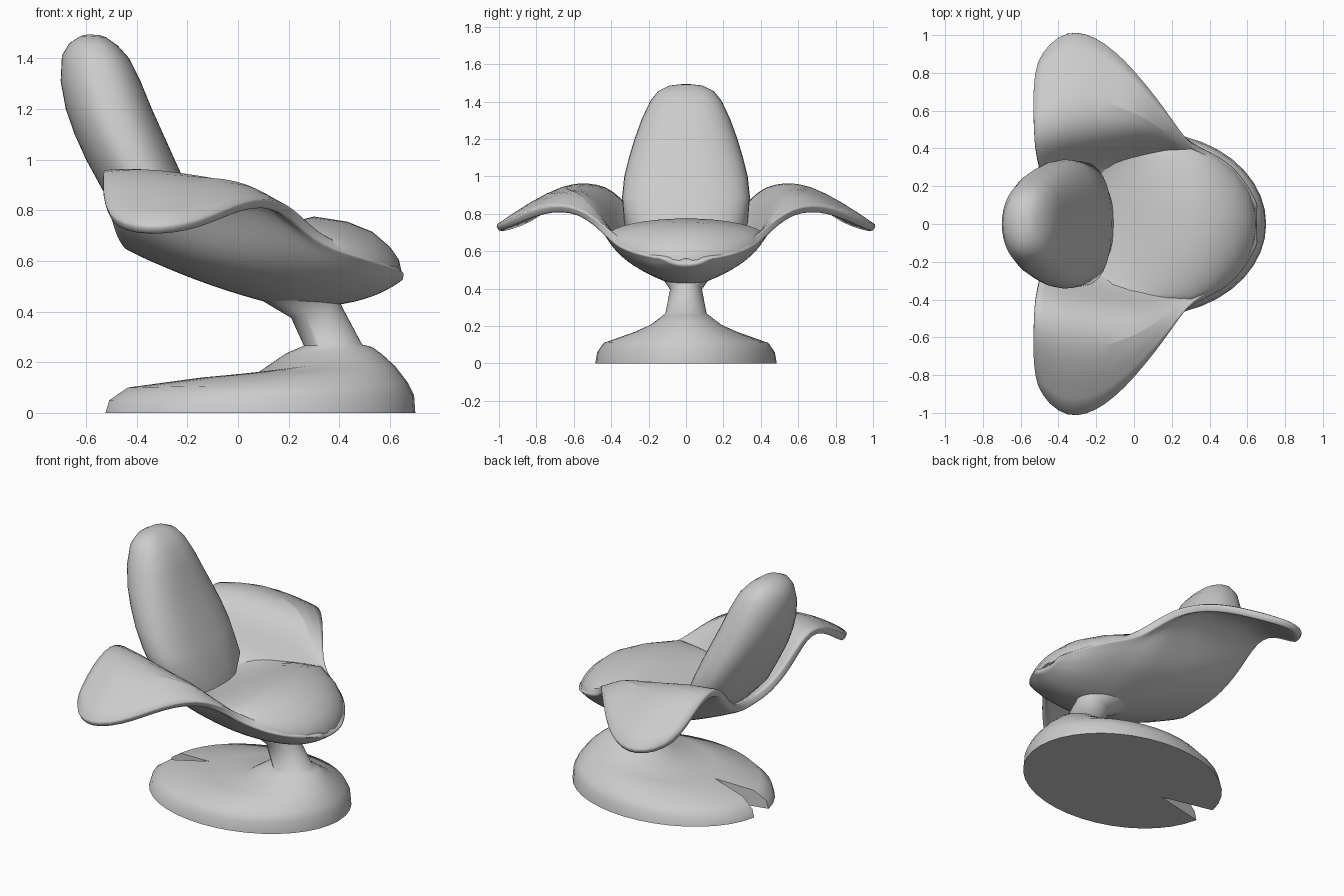
import bpy, math

if "Cube" in bpy.data.objects:
    bpy.data.objects.remove(bpy.data.objects["Cube"])


def make(name, verts, faces):
    mesh = bpy.data.meshes.new(name)
    mesh.from_pydata(verts, [], faces)
    mesh.update()
    ob = bpy.data.objects.new(name, mesh)
    bpy.context.collection.objects.link(ob)
    return ob


def activate(ob):
    bpy.ops.object.select_all(action='DESELECT')
    ob.select_set(True)
    bpy.context.view_layer.objects.active = ob


def smooth(ob, angle):
    activate(ob)
    bpy.ops.object.shade_smooth_by_angle(angle=math.radians(angle))


def loft(name, rings, front_power=2.0, n=40):
    """Closed skin through rings (x_min, x_max, z at x_min, z at x_max, half width)."""
    verts, faces = [], []
    for x0, x1, z0, z1, ry in rings:
        for i in range(n):
            a = 2 * math.pi * i / n
            c, s = math.cos(a), math.sin(a)
            p = 2 / (front_power if c > 0 else 2.0)
            c = math.copysign(abs(c) ** p, c)
            s = math.copysign(abs(s) ** p, s)
            f = (c + 1) / 2
            verts.append((x0 + (x1 - x0) * f, ry * s, z0 + (z1 - z0) * f))
    for k in range(len(rings) - 1):
        for i in range(n):
            j = (i + 1) % n
            faces.append((k * n + i, k * n + j, (k + 1) * n + j, (k + 1) * n + i))
    faces.append(tuple(reversed(range(n))))
    faces.append(tuple(range((len(rings) - 1) * n, len(rings) * n)))
    return make(name, verts, faces)


def grid(name, rows):
    m = len(rows[0])
    faces = [(r * m + c, (r + 1) * m + c, (r + 1) * m + c + 1, r * m + c + 1)
             for r in range(len(rows) - 1) for c in range(m - 1)]
    return make(name, [p for row in rows for p in row], faces)


# Leaf-pad base flowing up into the leaning stem
base = loft("base_and_stem", [
    (-.53, .70, 0, 0, .485), (-.515, .695, .05, .07, .475),
    (-.44, .67, .10, .12, .44), (-.14, .62, .14, .185, .285),
    (.08, .57, .16, .23, .20), (.19, .53, .235, .26, .135),
    (.26, .49, .265, .27, .11), (.21, .41, .375, .42, .085),
    (.10, .40, .44, .45, .12)])

# V notch in the pad
notch = make("notch_cutter",
             [(x, y, z) for z in (-.1, .4) for x, y in ((-.2, 0), (-.65, .1), (-.65, -.1))],
             [(0, 1, 2), (5, 4, 3), (0, 3, 4, 1), (1, 4, 5, 2), (2, 5, 3, 0)])
notch.data.flip_normals()
notch.hide_render = True
activate(base)
mod = base.modifiers.new("notch", 'BOOLEAN')
mod.operation, mod.object, mod.solver = 'DIFFERENCE', notch, 'EXACT'
bpy.ops.object.modifier_apply(modifier=mod.name)
bpy.data.objects.remove(notch)
smooth(base, 62)

# Shell: bowl under the seat rising into two drooping wing arms
sections = [
    (-.53, [(0, .655), (.16, .69), (.31, .81), (.43, .945), (.60, .945), (.86, .745)]),
    (-.36, [(0, .62), (.16, .645), (.33, .72), (.43, .94), (.65, .98), (1.045, .71)]),
    (-.15, [(0, .53), (.17, .56), (.35, .635), (.43, .86), (.62, .965), (.965, .735)]),
    (.03, [(0, .465), (.18, .515), (.36, .61), (.44, .79), (.57, .945), (.77, .83)]),
    (.18, [(0, .415), (.18, .49), (.34, .58), (.42, .68), (.48, .80), (.57, .83)]),
    (.30, [(0, .415), (.16, .475), (.28, .545), (.35, .61), (.38, .65), (.41, .69)]),
    (.46, [(0, .445), (.14, .48), (.22, .525), (.28, .57), (.31, .60), (.345, .635)]),
    (.57, [(0, .495), (.08, .50), (.13, .52), (.17, .54), (.20, .565), (.235, .595)]),
    (.64, [(0, .545), (.02, .545), (.04, .547), (.06, .55), (.08, .56), (.10, .57)])]
rows = []
for k, (x, half) in enumerate(sections):
    full = [(-y, z) for y, z in reversed(half[1:])] + half
    rows.append([(x + (.11 * max(0, 1 - abs(y) / .4) if k == 0 else 0), y, z) for y, z in full])
shell = grid("shell_with_arms", rows)
sol = shell.modifiers.new("thickness", 'SOLIDIFY')
sol.thickness, sol.offset = .045, 0
sol.edge_crease_inner = sol.edge_crease_outer = .8
sub = shell.modifiers.new("smooth", 'SUBSURF')
sub.levels = sub.render_levels = 2
smooth(shell, 60)

# Seat cushion: domed pad (x, half width, rim height, centre height)
pad = [(-.22, .34, .69, .61), (-.15, .35, .69, .625), (.03, .38, .685, .69),
       (.18, .40, .69, .745), (.30, .408, .695, .775), (.43, .36, .64, .755),
       (.53, .285, .60, .715), (.60, .19, .575, .655), (.635, .10, .56, .605),
       (.645, .03, .55, .56)]
steps = [math.sin(math.pi / 2 * i / 8) for i in range(-8, 9)]
cushion = grid("seat_cushion", [
    [(x, w * t, rim + (top - rim) * (max(0, 1 - t * t)) ** .6) for t in steps]
    for x, w, rim, top in pad])
smooth(cushion, 180)

# Tall tapering backrest, flatter on the front
backrest = loft("backrest", [
    (-.40, -.10, .68, .58, .20), (-.47, -.12, .76, .71, .33),
    (-.54, -.20, .89, .89, .342), (-.60, -.25, 1.0, 1.0, .33),
    (-.645, -.295, 1.1, 1.1, .305), (-.68, -.34, 1.2, 1.2, .275),
    (-.70, -.385, 1.31, 1.31, .235), (-.695, -.43, 1.41, 1.40, .19),
    (-.665, -.475, 1.46, 1.45, .15), (-.62, -.52, 1.488, 1.482, .09),
    (-.595, -.55, 1.493, 1.492, .03)], front_power=2.5)
smooth(backrest, 62)
